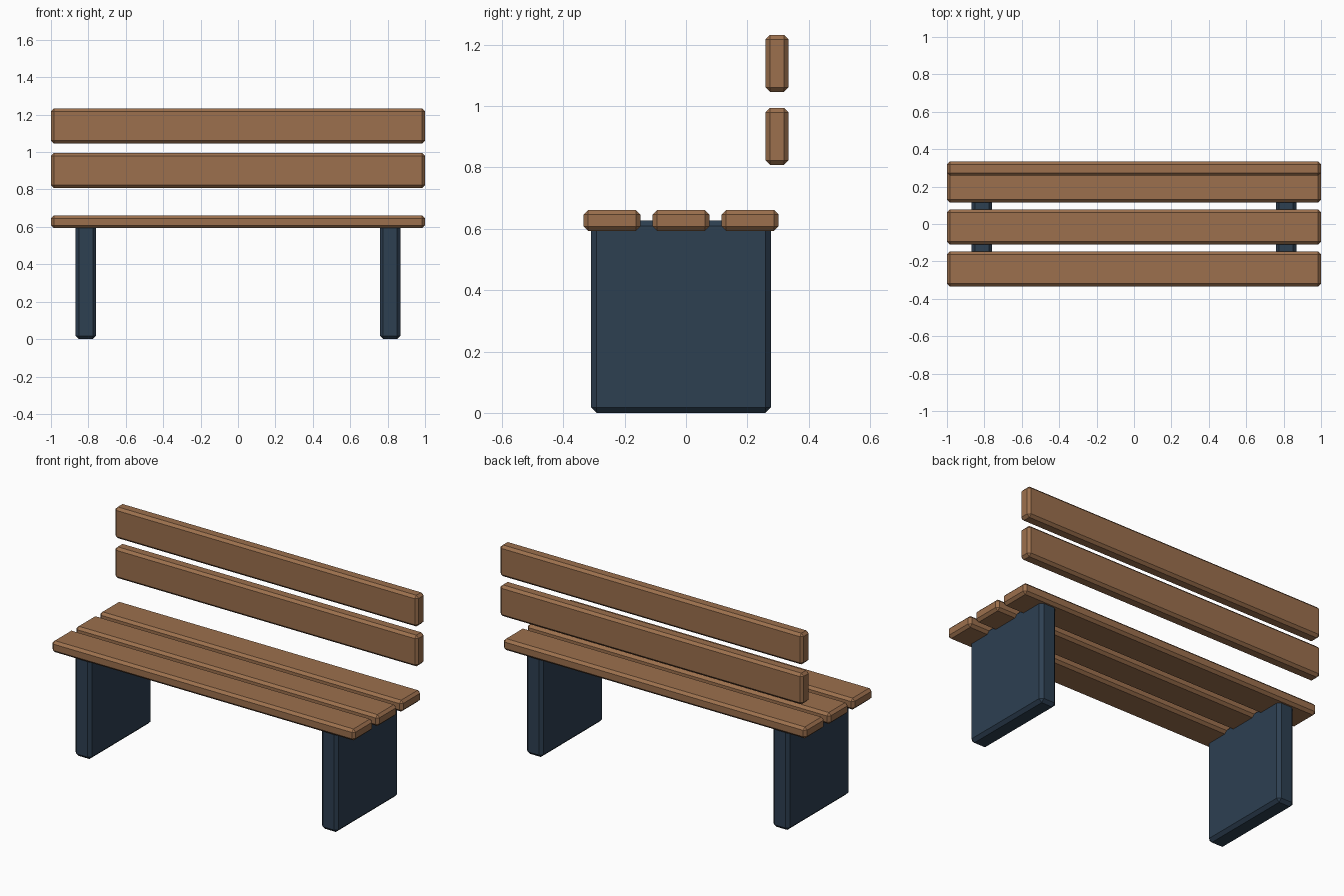
import bpy
import bmesh

if "Cube" in bpy.data.objects:
    bpy.data.objects.remove(bpy.data.objects["Cube"])


def material(name, color):
    m = bpy.data.materials.new(name)
    m.diffuse_color = (*color, 1)
    m.use_nodes = True
    m.node_tree.nodes["Principled BSDF"].inputs["Base Color"].default_value = m.diffuse_color
    return m


wood = material("warm_wood", (0.332, 0.162, 0.075))
slate = material("dark_slate_blue", (0.026, 0.050, 0.083))


def board(name, center, size, chamfer, mat):
    """Box with a single flat chamfer on every edge."""
    bm = bmesh.new()
    bmesh.ops.create_cube(bm, size=1)
    bmesh.ops.scale(bm, vec=size, verts=bm.verts)
    bmesh.ops.bevel(bm, geom=bm.edges[:], offset=chamfer, segments=1,
                    affect='EDGES')
    mesh = bpy.data.meshes.new(name)
    bm.to_mesh(mesh)
    bm.free()
    mesh.materials.append(mat)
    obj = bpy.data.objects.new(name, mesh)
    obj.location = center
    bpy.context.collection.objects.link(obj)
    return obj


# Three seat planks, front to back
for label, y in (("front", -0.241), ("middle", -0.016), ("rear", 0.209)):
    board(f"seat_plank_{label}", (0, y, 0.627), (2, 0.186, 0.068), 0.015, wood)

# Two floating backrest planks
for label, z in (("lower", 0.901), ("upper", 1.139)):
    board(f"back_plank_{label}", (0, 0.2965, z), (2, 0.075, 0.186), 0.015, wood)

# Slab legs, mirrored left and right
for label, side in (("left", -1), ("right", 1)):
    board(f"leg_{label}", (side * 0.813, -0.016, 0.3135),
          (0.109, 0.586, 0.627), 0.018, slate)
